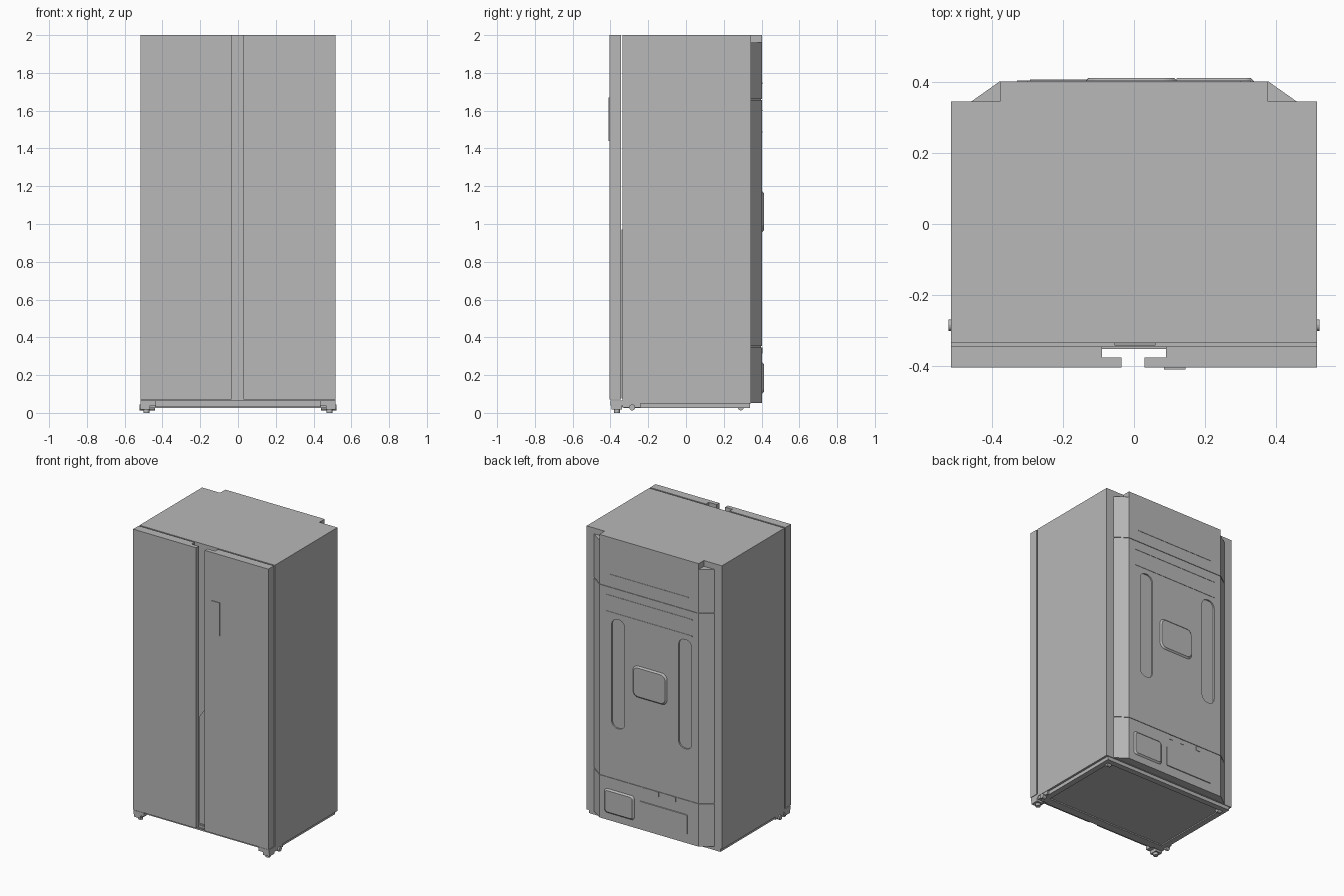
import bpy, bmesh, math
from mathutils import Vector

cube = bpy.data.objects.get("Cube")
if cube:
    bpy.data.objects.remove(cube, do_unlink=True)

grey = bpy.data.materials.new("light grey")
grey.use_nodes = True
COLOUR = (0.48, 0.48, 0.48, 1)
grey.diffuse_color = COLOUR
grey.node_tree.nodes["Principled BSDF"].inputs["Base Color"].default_value = COLOUR


def prism(name, points, axis, lo, hi):
    """Extrude a flat outline along an axis. z: (x, y), y: (x, z), x: (y, z)."""
    def place(p, d):
        return {"z": (p[0], p[1], d), "y": (p[0], d, p[1]), "x": (d, p[0], p[1])}[axis]
    bm = bmesh.new()
    face = bm.faces.new([bm.verts.new(place(p, lo)) for p in points])
    ext = bmesh.ops.extrude_face_region(bm, geom=[face])
    move = Vector(place((0, 0), hi - lo))
    bmesh.ops.translate(bm, vec=move, verts=[g for g in ext["geom"] if isinstance(g, bmesh.types.BMVert)])
    bmesh.ops.recalc_face_normals(bm, faces=bm.faces)
    mesh = bpy.data.meshes.new(name)
    bm.to_mesh(mesh)
    bm.free()
    obj = bpy.data.objects.new(name, mesh)
    bpy.context.collection.objects.link(obj)
    mesh.materials.append(grey)
    return obj


def box(name, x, y, z):
    return prism(name, [(x[0], y[0]), (x[1], y[0]), (x[1], y[1]), (x[0], y[1])], "z", *z)


def rounded(x, z, r, steps=6):
    """Rounded rectangle outline."""
    pts = []
    corners = [(x[1] - r, z[1] - r), (x[0] + r, z[1] - r), (x[0] + r, z[0] + r), (x[1] - r, z[0] + r)]
    for i, (cx, cz) in enumerate(corners):
        for k in range(steps + 1):
            a = math.pi / 2 * (i + k / steps)
            pts.append((cx + r * math.cos(a), cz + r * math.sin(a)))
    return pts


def cut(obj, cutter):
    """Subtract a cutter and remove it."""
    cutter.hide_render = True
    mod = obj.modifiers.new("recess", "BOOLEAN")
    mod.operation, mod.solver, mod.object = "DIFFERENCE", "EXACT", cutter
    bpy.context.view_layer.objects.active = obj
    bpy.ops.object.modifier_apply(modifier=mod.name)
    bpy.data.objects.remove(cutter, do_unlink=True)


def raised_pad(name, x, z, r, y0, y1, inset):
    """Rounded plate with sloping edges."""
    pad = prism(name, rounded(x, z, r), "y", y0, y1)
    cx, cz = sum(x) / 2, sum(z) / 2
    sx, sz = 1 - 2 * inset / (x[1] - x[0]), 1 - 2 * inset / (z[1] - z[0])
    for v in pad.data.vertices:
        if v.co.y > (y0 + y1) / 2:
            v.co.x = cx + (v.co.x - cx) * sx
            v.co.z = cz + (v.co.z - cz) * sz
    return pad


# Cabinet
box("cabinet", (-0.515, 0.515), (-0.335, 0.345), (0.05, 2.0))

# Doors with a recessed grip along the inner edge
for name, s, inner in (("right_door", -1, 0.035), ("left_door", 1, 0.03)):
    prism(name, [(s * 0.515, -0.405), (s * inner, -0.405), (s * inner, -0.376),
                 (s * 0.09, -0.376), (s * 0.09, -0.345), (s * 0.515, -0.345)], "z", 0.07, 2.0)
box("display_panel", (0.085, 0.145), (-0.41, -0.404), (1.44, 1.67))

# Centre cover strip with a slanted upper end
prism("centre_strip", [(-0.055, 0.075), (0.06, 0.075), (0.06, 0.97), (-0.055, 0.81)], "y", -0.342, -0.334)

# Back cover: three chamfered sections with thin seams, plus a top lip
outline = [(-0.46, 0.344), (0.46, 0.344), (0.378, 0.402), (-0.378, 0.402)]
prism("back_cover_top", outline, "z", 1.663, 1.96)
back = prism("back_cover_middle", outline, "z", 0.353, 1.657)
prism("back_cover_bottom", outline, "z", 0.053, 0.347)
prism("back_cover_seams", [(-0.452, 0.344), (0.452, 0.344), (0.375, 0.398), (-0.375, 0.398)], "z", 0.06, 1.95)
box("back_top_lip", (-0.378, 0.378), (0.344, 0.402), (1.96, 2.0))

# Long recessed slots in the back
seam = bpy.data.objects["back_cover_seams"]
for x in ((0.185, 0.285), (-0.325, -0.225)):
    for target in (back, seam):
        cut(target, prism("slot_cutter", rounded(x, (0.70, 1.45), 0.045), "y", 0.392, 0.42))

# Raised details on the back
raised_pad("back_centre_pad", (-0.14, 0.125), (0.955, 1.175), 0.04, 0.40, 0.412, 0.012)
raised_pad("lower_vent_cover", (0.11, 0.34), (0.10, 0.27), 0.02, 0.40, 0.412, 0.012)
raised_pad("lower_access_plate", (-0.295, 0.07), (0.115, 0.25), 0.006, 0.40, 0.407, 0.002)
for z, half in ((1.745, 0.30), (1.60, 0.33), (1.487, 0.33)):
    box("back_rib", (-half, half), (0.40, 0.4045), (z - 0.003, z + 0.003))
for x in (0.03, -0.06, -0.19):
    box("cover_clip", (x - 0.015, x + 0.015), (0.40, 0.405), (0.315, 0.347))

# Base tray with a shallow inset underside
tray = box("base_tray", (-0.50, 0.50), (-0.33, 0.34), (0.026, 0.052))
cut(tray, box("tray_cutter", (-0.46, 0.46), (-0.28, 0.30), (0.01, 0.034)))

# Kick plate with a projecting strip
box("kick_plate", (-0.44, 0.44), (-0.345, -0.325), (0.03, 0.065))
box("kick_strip", (-0.41, 0.41), (-0.352, -0.34), (0.042, 0.05))

# Front hinge brackets, rollers and levelling feet
for s in (-1, 1):
    def span(a, b):
        return tuple(sorted((s * a, s * b)))
    box("hinge_bracket", span(0.435, 0.515), (-0.40, -0.33), (0.04, 0.066))
    box("bracket_foot", span(0.465, 0.515), (-0.395, -0.34), (0.018, 0.042))
    box("roller_mount", span(0.47, 0.512), (-0.335, -0.24), (0.028, 0.052))
    for name, cx, cy, cz, r, lo, hi in (("front_roller", 0, -0.285, 0.029, 0.016, 0.495, 0.522),
                                        ("rear_roller", 0, 0.29, 0.029, 0.016, 0.44, 0.47)):
        ring = [(cy + r * math.cos(math.tau * i / 16), cz + r * math.sin(math.tau * i / 16)) for i in range(16)]
        prism(name, ring, "x", *span(lo, hi))
    ring = [(s * 0.485 + 0.016 * math.cos(math.tau * i / 16), -0.365 + 0.016 * math.sin(math.tau * i / 16))
            for i in range(16)]
    prism("levelling_foot", ring, "z", 0.0, 0.02)
